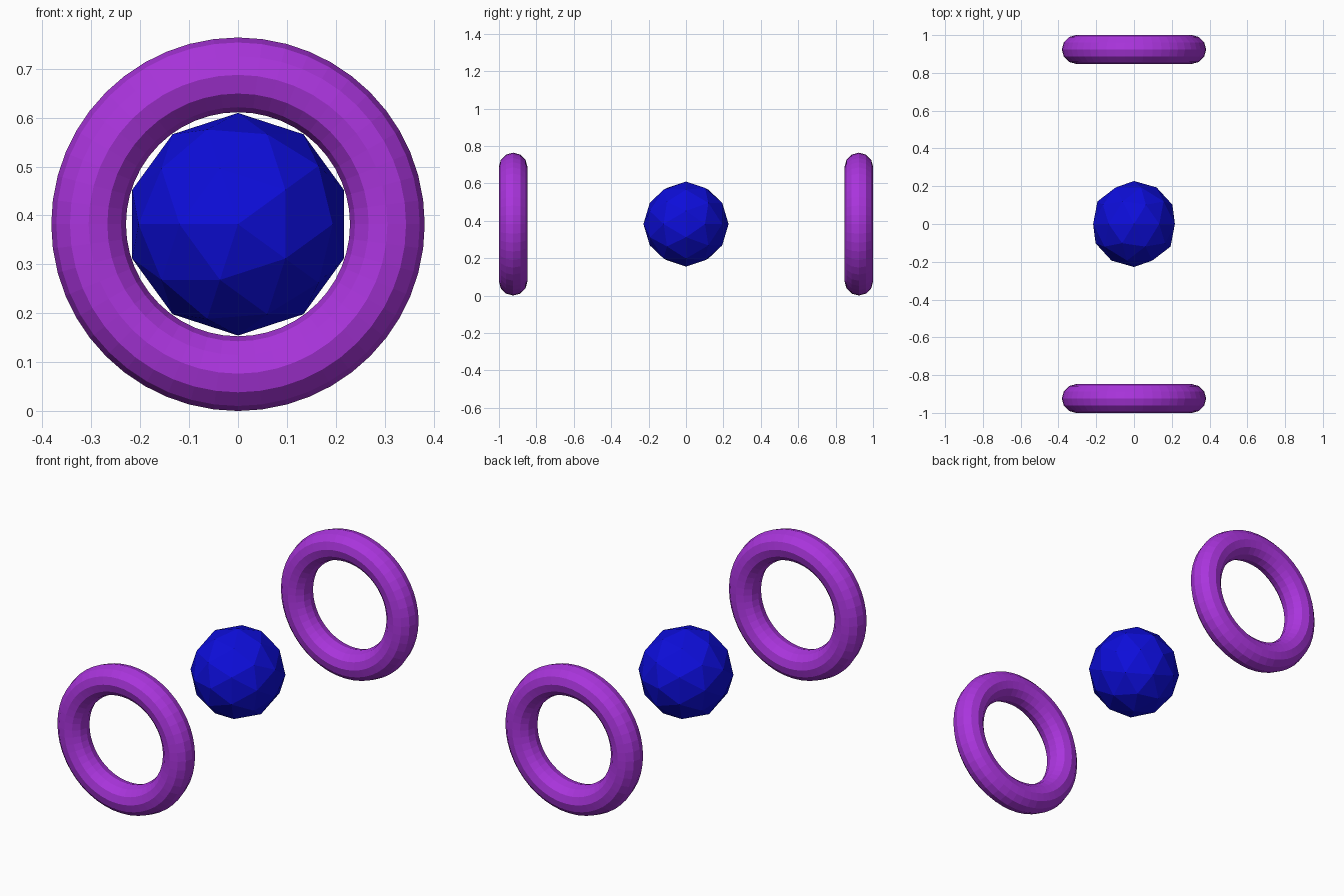
import bpy
from math import radians

if "Cube" in bpy.data.objects:
    bpy.data.objects.remove(bpy.data.objects["Cube"])

CENTER_Z = 0.382


def material(name, color):
    m = bpy.data.materials.new(name)
    m.diffuse_color = color
    m.use_nodes = True
    m.node_tree.nodes["Principled BSDF"].inputs["Base Color"].default_value = m.diffuse_color
    return m


purple = material("purple", (0.40, 0.035, 0.72, 1))
blue = material("blue", (0.004, 0.004, 0.70, 1))

# Faceted ball in the middle, pole pointing along y
bpy.ops.mesh.primitive_ico_sphere_add(
    subdivisions=2, radius=0.2275, location=(0, 0, CENTER_Z),
    rotation=(radians(-90), 0, 0))
ball = bpy.context.object
ball.name = "ball"
ball.data.materials.append(blue)

# Upright rings at the front and back
for name, y in (("front_ring", -0.924), ("back_ring", 0.924)):
    bpy.ops.mesh.primitive_torus_add(
        major_segments=48, minor_segments=12,
        major_radius=0.3055, minor_radius=0.0764,
        location=(0, y, CENTER_Z), rotation=(radians(-90), 0, 0))
    ring = bpy.context.object
    ring.name = name
    ring.data.materials.append(purple)
    ring.data.shade_flat()
